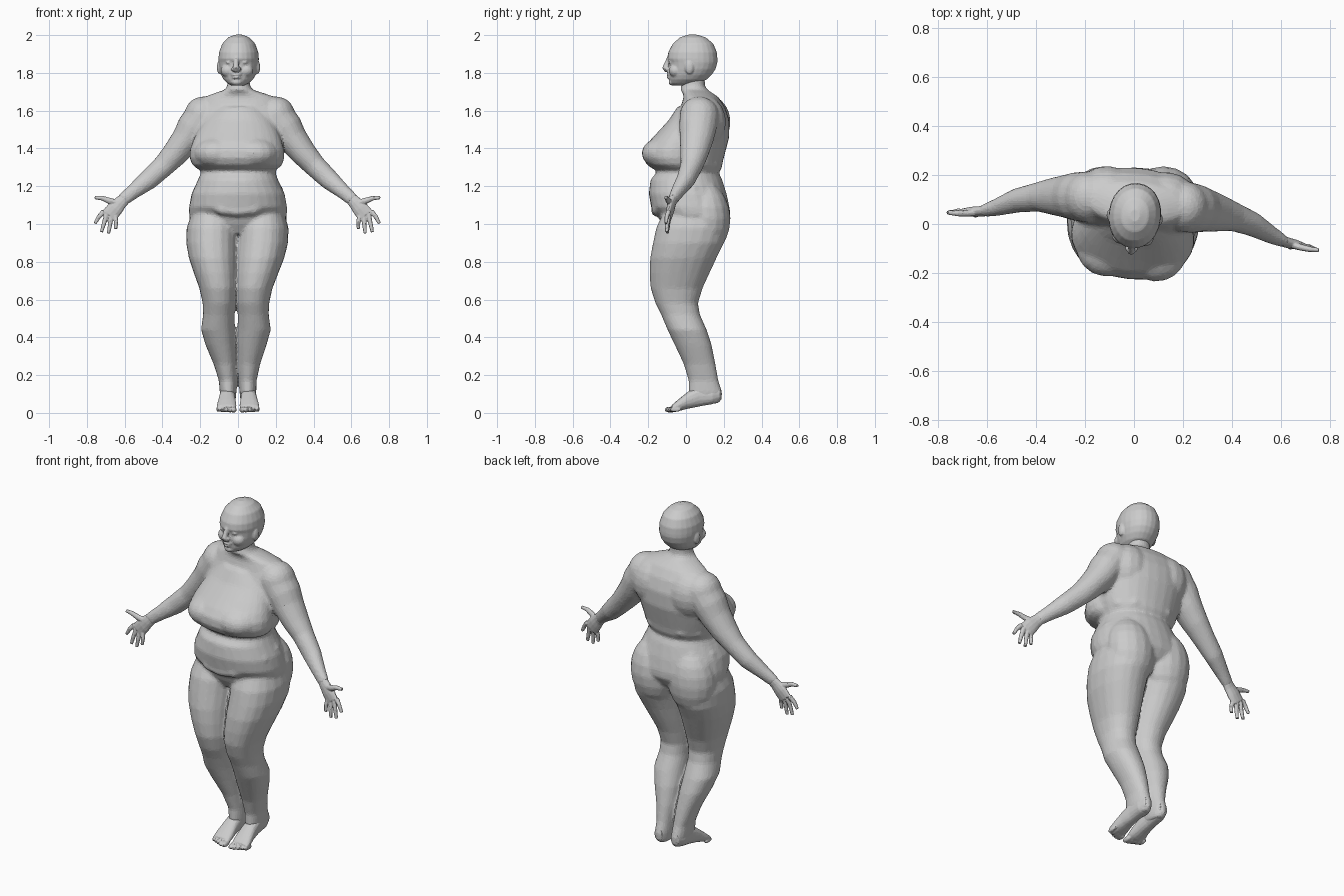
import bpy, bmesh, math
from mathutils import Vector, Matrix


def smooth(a, b, t):
    t = min(1, max(0, (t - a) / (b - a)))
    return t * t * (3 - 2 * t)


def loft(bm, rings, n=20, sides=(1,)):
    """Skin superellipse rings (centre, u, v, exponent); sides (1, -1) mirrors in x."""
    for s in sides:
        loops = []
        for c, u, v, e in rings:
            loop = []
            for i in range(n):
                a = 2 * math.pi * i / n
                ca, sa = math.cos(a), math.sin(a)
                p = c + u * math.copysign(abs(ca) ** (2 / e), ca) + v * math.copysign(abs(sa) ** (2 / e), sa)
                loop.append(bm.verts.new((p.x * s, p.y, p.z)))
            loops.append(loop)
        for a, b in zip(loops, loops[1:]):
            for i in range(n):
                j = (i + 1) % n
                bm.faces.new((a[i], a[j], b[j], b[i]))
        bm.faces.new(loops[0])
        bm.faces.new(loops[-1])


def slices(bm, rows, e=2.2, n=24, sides=(1,)):
    """Horizontal slices: z, x min, x max, y front, y back."""
    loft(bm, [(Vector(((a + b) / 2, (f + k) / 2, z)), Vector(((b - a) / 2, 0, 0)),
               Vector((0, (k - f) / 2, 0)), e) for z, a, b, f, k in rows], n, sides)


def tube(bm, rows, n=12, sides=(1, -1), ref=(0, 1, 0)):
    """Tube along a path: x, y, z, in-plane radius, radius along ref."""
    pts = [Vector(r[:3]) for r in rows]
    rings = []
    for i, r in enumerate(rows):
        t = (pts[min(i + 1, len(pts) - 1)] - pts[max(i - 1, 0)]).normalized()
        v = (Vector(ref) - t * t.dot(Vector(ref))).normalized()
        rings.append((pts[i], t.cross(v) * r[3], v * r[4], 2))
    loft(bm, rings, n, sides)


def ball(bm, c, r, pair=True):
    for s in ((1, -1) if pair else (1,)):
        m = Matrix.Translation((c[0] * s, c[1], c[2])) @ Matrix.Diagonal((*r, 1))
        bmesh.ops.create_uvsphere(bm, u_segments=16, v_segments=10, radius=1, matrix=m)


def finish(bm, name, voxel, ratio, iters):
    # The upper body and arms turn slightly to one side, the knees lean to the other
    for v in bm.verts:
        k = max(smooth(1.0, 1.35, v.co.z), smooth(0.29, 0.4, abs(v.co.x)))
        v.co = Matrix.Rotation(math.radians(-5.8) * k, 3, 'Z') @ v.co
        v.co.x -= 0.011 * smooth(0.1, 0.4, v.co.z) * (1 - smooth(0.65, 1.1, v.co.z))
    bmesh.ops.recalc_face_normals(bm, faces=bm.faces)
    me = bpy.data.meshes.new(name)
    bm.to_mesh(me)
    bm.free()
    ob = bpy.data.objects.new(name, me)
    bpy.context.collection.objects.link(ob)
    m = ob.modifiers.new("merge", 'REMESH')
    m.mode = 'VOXEL'
    m.voxel_size = voxel
    m = ob.modifiers.new("soften", 'SMOOTH')
    m.factor = 0.5
    m.iterations = iters
    m = ob.modifiers.new("facets", 'DECIMATE')
    m.ratio = ratio


# Torso and neck
bm = bmesh.new()
torso = [(1.79, .056, -.01, .10), (1.73, .06, -.025, .10), (1.71, .075, -.03, .115),
         (1.693, .13, -.015, .14), (1.672, .19, -.01, .17), (1.62, .23, -.025, .205),
         (1.55, .245, -.06, .228), (1.46, .243, -.12, .228), (1.39, .235, -.15, .21),
         (1.34, .225, -.16, .197), (1.30, .208, -.16, .19), (1.27, .198, -.158, .174),
         (1.235, .212, -.188, .192), (1.16, .247, -.197, .215), (1.09, .26, -.185, .23),
         (1.05, .26, -.15, .23), (1.0, .24, -.13, .2), (.95, .16, -.1, .13)]
slices(bm, [(z, -w, w, f, k) for z, w, f, k in torso], 2.15, 28)
# Bust: one sloping, rounded mass
bust = [(1.62, .12, -.045, .12), (1.55, .18, -.09, .12), (1.49, .215, -.145, .12),
        (1.44, .236, -.192, .12), (1.395, .25, -.224, .12), (1.35, .252, -.226, .12),
        (1.315, .24, -.208, .12), (1.292, .215, -.175, .12)]
slices(bm, [(z, -w, w, f, k) for z, w, f, k in bust], 2.05, 28)
ball(bm, (.1, -.11, 1.375), (.125, .116, .085))
# Belly apron, hip roll and back roll
tube(bm, [(0, -.155, 1.068, .03, .03), (.08, -.148, 1.078, .032, .032), (.155, -.112, 1.112, .034, .034),
          (.205, -.05, 1.155, .036, .036), (.205, .05, 1.18, .032, .032), (.145, .135, 1.19, .032, .032),
          (0, .175, 1.19, .022, .022)], ref=(0, 0, 1))
tube(bm, [(.2, .0, 1.33, .028, .028), (.17, .1, 1.32, .028, .028), (.1, .155, 1.32, .028, .028),
          (.0, .165, 1.32, .024, .024)], ref=(0, 0, 1))
# Buttocks, shoulders and shoulder blades
ball(bm, (.12, .112, 1.03), (.14, .124, .19))
ball(bm, (.195, .09, 1.575), (.1, .105, .1))
ball(bm, (.12, .11, 1.54), (.13, .115, .14))
# Legs
slices(bm, [(1.06, .02, .245, -.12, .2), (.98, -.004, .27, -.158, .218), (.9, -.006, .27, -.175, .202),
            (.82, -.006, .253, -.19, .162), (.74, -.006, .224, -.193, .125), (.66, -.004, .194, -.188, .088),
            (.58, .003, .176, -.162, .064), (.52, .01, .174, -.132, .074), (.44, .008, .185, -.098, .11),
            (.36, .004, .162, -.06, .136), (.26, .004, .124, -.013, .156), (.17, .007, .1, .014, .172),
            (.11, .008, .097, .012, .192), (.07, .012, .09, .03, .19), (.05, .02, .08, .07, .17)],
       2.15, 20, (1, -1))
# Arms
tube(bm, [(.11, .095, 1.595, .07, .09), (.205, .09, 1.56, .1, .104), (.245, .088, 1.508, .092, .1),
          (.282, .085, 1.448, .081, .09), (.345, .078, 1.37, .069, .075), (.40, .07, 1.31, .06, .06),
          (.48, .048, 1.235, .054, .05), (.56, .012, 1.17, .04, .036), (.615, -.01, 1.125, .034, .025)], 16)
finish(bm, "body", .009, .2, 8)

# Feet: instep, then toes
bm = bmesh.new()
loft(bm, [(Vector((x, y, (a + b) / 2)), Vector((w, 0, 0)), Vector((0, 0, (b - a) / 2)), 2.3)
          for x, y, w, a, b in [(.053, .182, .026, .065, .135), (.055, .14, .039, .046, .14),
                                (.056, .07, .04, .034, .145), (.058, .01, .045, .022, .112),
                                (.06, -.04, .052, .009, .072), (.062, -.075, .052, .004, .042)]],
     16, (1, -1))
for i in range(5):
    x, y = .022 + i * .0205, -.083 + max(0, i - 1) * .009
    ball(bm, (x, y, .017), (.015 - i * .0011, .032, .016 - i * .001))
finish(bm, "feet", .005, .3, 3)

# Hands: palm, fingers and thumb
bm = bmesh.new()
tube(bm, [(.595, -.003, 1.142, .031, .024), (.625, -.012, 1.112, .036, .022),
          (.652, -.016, 1.082, .043, .021), (.682, -.02, 1.046, .044, .015)])
fingers = [((.712, 1.067), (.737, 1.038), (.757, 1.003)), ((.696, 1.052), (.71, 1.0), (.721, .957)),
           ((.673, 1.044), (.677, .995), (.683, .95)), ((.652, 1.048), (.644, 1.01), (.646, .973))]
for a, b, c in fingers:
    tube(bm, [(a[0], -.02, a[1], .014, .013), (b[0], -.028, b[1], .012, .0115),
              (c[0], -.03, c[1], .009, .009)], 8)
tube(bm, [(.635, -.015, 1.11, .018, .016), (.68, -.025, 1.122, .017, .014),
          (.72, -.03, 1.137, .013, .012), (.76, -.03, 1.14, .009, .009)], 8)
finish(bm, "hands", .004, .3, 2)

# Head
bm = bmesh.new()
head = [(2.002, .02, .01, .06), (1.988, .056, -.032, .105), (1.955, .087, -.07, .145),
        (1.91, .104, -.094, .164), (1.875, .107, -.099, .167), (1.855, .106, -.09, .167),
        (1.82, .101, -.089, .157), (1.79, .092, -.09, .137), (1.765, .078, -.087, .11),
        (1.745, .056, -.082, .07), (1.732, .032, -.066, .03)]
slices(bm, [(z, -w, w, f, k) for z, w, f, k in head], 2.1)
# Eyes, cheeks and ears
ball(bm, (.04, -.07, 1.855), (.018, .019, .009))
ball(bm, (.045, -.05, 1.812), (.042, .037, .036))
ball(bm, (.101, .028, 1.83), (.014, .024, .037))
# Nose, upper lip, lips and chin
tube(bm, [(0, -.088, 1.88, .014, .013), (0, -.1, 1.85, .015, .014),
          (0, -.111, 1.826, .017, .016), (0, -.1, 1.811, .014, .013)], 10, (1,), (1, 0, 0))
ball(bm, (.014, -.099, 1.82), (.013, .015, .011))
ball(bm, (0, -.078, 1.797), (.035, .021, .02), False)
ball(bm, (0, -.086, 1.789), (.028, .018, .007), False)
ball(bm, (0, -.085, 1.775), (.024, .018, .007), False)
ball(bm, (0, -.073, 1.752), (.028, .02, .019), False)
finish(bm, "head", .0055, .35, 3)
